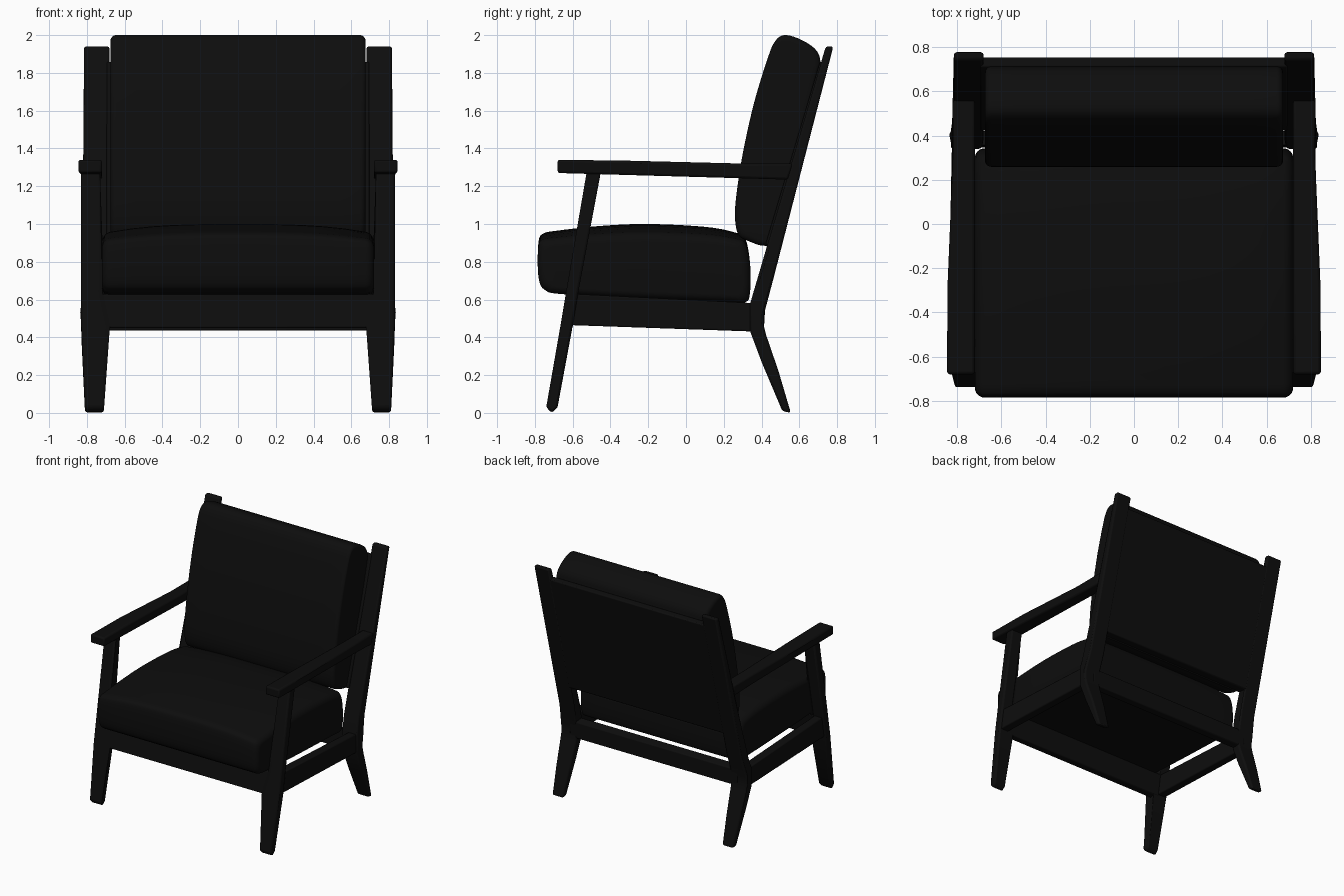
import bpy
import bmesh
import math
from mathutils import Vector

cube = bpy.data.objects.get("Cube")
if cube:
    bpy.data.objects.remove(cube)

COLOUR = (0.004, 0.004, 0.004, 1)
black = bpy.data.materials.new("black")
black.use_nodes = True
black.diffuse_color = COLOUR
black.node_tree.nodes["Principled BSDF"].inputs["Base Color"].default_value = COLOUR


def spline(points, steps=5):
    """Closed smooth curve through the points."""
    pts = [Vector(p) for p in points]
    n, out = len(pts), []
    for i in range(n):
        a, b, c, d = (pts[(i + k) % n] for k in (-1, 0, 1, 2))
        for s in range(steps):
            t = s / steps
            out.append(0.5 * (2 * b + (c - a) * t + (2 * a - 5 * b + 4 * c - d) * t * t
                              + (3 * b - a - 3 * c + d) * t ** 3))
    return out


def loft(name, rings, bevel=0.0):
    """Skin equal rings of points and cap both ends."""
    bm = bmesh.new()
    loops = [[bm.verts.new(p) for p in ring] for ring in rings]
    n = len(loops[0])
    for a, b in zip(loops, loops[1:]):
        for i in range(n):
            j = (i + 1) % n
            bm.faces.new((a[i], a[j], b[j], b[i]))
    bm.faces.new(loops[0][::-1])
    bm.faces.new(loops[-1])
    bmesh.ops.recalc_face_normals(bm, faces=bm.faces)
    mesh = bpy.data.meshes.new(name)
    bm.to_mesh(mesh)
    bm.free()
    mesh.materials.append(black)
    obj = bpy.data.objects.new(name, mesh)
    bpy.context.collection.objects.link(obj)
    if bevel:
        mod = obj.modifiers.new("soft_edges", "BEVEL")
        mod.width, mod.segments, mod.limit_method = bevel, 2, "ANGLE"
        mod.angle_limit = math.radians(40)
    bpy.ops.object.select_all(action="DESELECT")
    obj.select_set(True)
    bpy.context.view_layer.objects.active = obj
    bpy.ops.object.shade_smooth_by_angle(angle=math.radians(40))
    return obj


def side_pair(name, profile, span, bevel=0.012):
    """Side profile (y, z) given an x span, built on both sides."""
    for label, s in (("left", 1), ("right", -1)):
        rings = [[(s * span(y, z)[k], y, z) for y, z in profile] for k in (0, 1)]
        loft(f"{label}_{name}", rings, bevel)


def crossbar(name, profile, half, bevel=0.008):
    loft(name, [[(x, y, z) for y, z in profile] for x in (-half, half)], bevel)


def cushion(name, profile, half, radius, crown=0.0):
    """Rounded side profile, softened at both ends, with a crowned top."""
    pts = spline(profile)
    ys, zs = [p.x for p in pts], [p.y for p in pts]
    cy, cz = (min(ys) + max(ys)) / 2, (min(zs) + max(zs)) / 2
    hy, hz = (max(ys) - min(ys)) / 2, (max(zs) - min(zs)) / 2
    stations = [(half - radius * (1 - math.sin(a)), radius * (1 - math.cos(a)))
                for a in (math.pi / 2 * k / 6 for k in range(7))]
    flat = half - radius
    xs = ([(-x, d) for x, d in reversed(stations)]
          + [(flat * k / 6, 0) for k in range(-5, 6)] + stations)
    rings = []
    for x, d in xs:
        drop = crown * abs(x / half) ** 3
        rings.append([(x, cy + (p.x - cy) * (1 - d / hy),
                       cz + (p.y - cz) * (1 - d / hz)
                       - drop * max(0, (p.y - cz) / hz)) for p in pts])
    loft(name, rings)


# Legs narrow towards the floor
def leg_span(y, z):
    t = min(1, z / 0.42)
    return 0.71 - 0.02 * t, 0.81 + 0.02 * t


def front_leg_span(y, z):
    return (leg_span(y, z)[0] if z < 0.5 else 0.73), leg_span(y, z)[1]


def post_span(y, z):
    return (leg_span(y, z)[0], leg_span(y, z)[1]) if z < 0.7 else (0.68, 0.815)


side_pair("front_leg", [(-0.74, 0.03), (-0.71, 0), (-0.68, 0.03), (-0.60, 0.46),
                        (-0.57, 0.64), (-0.45, 1.28), (-0.525, 1.28),
                        (-0.635, 0.64), (-0.665, 0.46)], front_leg_span)
side_pair("back_post", [(0.51, 0.01), (0.555, 0), (0.49, 0.22), (0.425, 0.41),
                        (0.41, 0.47), (0.415, 0.53), (0.46, 0.70), (0.78, 1.94),
                        (0.74, 1.94), (0.375, 0.70), (0.34, 0.58), (0.34, 0.43),
                        (0.40, 0.27)], post_span)


# Arms taper towards the back posts
def arm_span(y, z):
    return 0.72, (0.845 if y < 0.3 else 0.82)


side_pair("armrest", [(-0.68, 1.27), (0.3, 1.242), (0.54, 1.235), (0.565, 1.32),
                      (0.3, 1.32), (-0.3, 1.335), (-0.68, 1.34)], arm_span)

# Seat frame
side_pair("side_rail", [(-0.62, 0.465), (0.38, 0.43), (0.38, 0.58), (-0.6, 0.63)],
          lambda y, z: (0.745, 0.815), 0.008)
crossbar("front_rail", [(-0.66, 0.45), (-0.60, 0.45), (-0.57, 0.63), (-0.63, 0.63)], 0.75)
crossbar("back_rail", [(0.345, 0.435), (0.412, 0.435), (0.42, 0.57), (0.355, 0.585)], 0.75)

# Back panel between the posts
crossbar("back_panel", [(0.42, 0.89), (0.505, 0.88), (0.755, 1.85), (0.71, 1.86)], 0.695)

# Cushions
cushion("seat_cushion", [(-0.785, 0.78), (-0.78, 0.91), (-0.755, 0.95), (-0.68, 0.965),
                         (-0.45, 0.99), (-0.2, 1.0), (0.1, 0.985), (0.26, 0.955),
                         (0.315, 0.92), (0.34, 0.78), (0.338, 0.63), (0.31, 0.585),
                         (0.2, 0.588), (-0.3, 0.608), (-0.67, 0.63), (-0.745, 0.65),
                         (-0.775, 0.69)], 0.72, 0.045, 0.05)
cushion("back_cushion", [(0.415, 0.885), (0.33, 0.91), (0.28, 0.94), (0.26, 1.02),
                         (0.265, 1.14), (0.30, 1.37), (0.36, 1.64), (0.43, 1.87),
                         (0.47, 1.965), (0.52, 2.0), (0.60, 1.98), (0.68, 1.93),
                         (0.71, 1.87), (0.695, 1.78), (0.57, 1.32), (0.45, 0.93)],
        0.675, 0.03)
